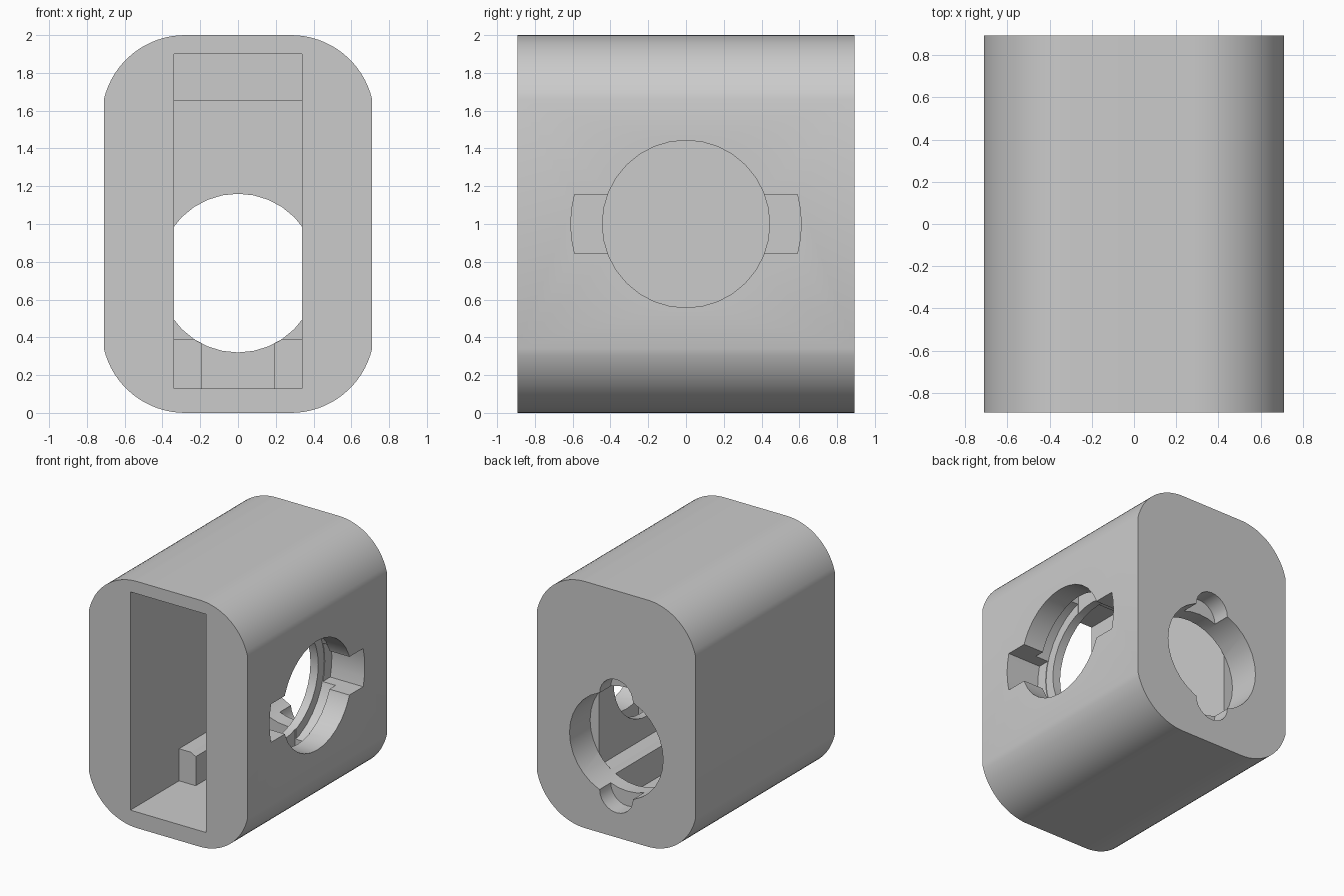
import bpy, math
from math import cos, sin, radians

cube = bpy.data.objects.get("Cube")
if cube:
    bpy.data.objects.remove(cube, do_unlink=True)

grey = bpy.data.materials.new("light_grey")
grey.use_nodes = True
grey.diffuse_color = (0.6, 0.6, 0.6, 1)
grey.node_tree.nodes["Principled BSDF"].inputs["Base Color"].default_value = (0.6, 0.6, 0.6, 1)

HALF_W, HALF_D, HEIGHT = 0.71, 0.893, 2.0
CAV = 0.34                      # half width of the cavity
BACK = 0.63                     # inner face of the back wall
RAIL_START = -0.27


def prism(name, outline, start, end, axis="y"):
    """Extrude an outline: (x, z) along y, or (y, z) along x."""
    def place(p, t):
        return (p[0], t, p[1]) if axis == "y" else (t, p[0], p[1])
    n = len(outline)
    verts = [place(p, t) for t in (start, end) for p in outline]
    faces = [tuple(range(n)), tuple(range(2 * n - 1, n - 1, -1))]
    faces += [(i, i + n, (i + 1) % n + n, (i + 1) % n) for i in range(n)]
    mesh = bpy.data.meshes.new(name)
    mesh.from_pydata(verts, [], faces)
    obj = bpy.data.objects.new(name, mesh)
    bpy.context.collection.objects.link(obj)
    mesh.materials.append(grey)
    # make normals point outwards
    bpy.context.view_layer.objects.active = obj
    bpy.ops.object.select_all(action="DESELECT")
    obj.select_set(True)
    bpy.ops.object.mode_set(mode="EDIT")
    bpy.ops.mesh.select_all(action="SELECT")
    bpy.ops.mesh.normals_make_consistent(inside=False)
    bpy.ops.object.mode_set(mode="OBJECT")
    return obj


def circle(cx, cz, r, n=32):
    return [(cx + r * cos(math.tau * i / n), cz + r * sin(math.tau * i / n)) for i in range(n)]


def rect(a0, a1, z0, z1):
    return [(a0, z0), (a1, z0), (a1, z1), (a0, z1)]


def key_tab(angle, r=0.61, half=0.155):
    """Tab with an arched outer end, turned about the side hole centre."""
    pts = [(0.3, -half)]
    for i in range(-2, 3):
        t = math.asin(half / r) * i / 2
        pts.append((r * cos(t), r * sin(t)))
    pts.append((0.3, half))
    c, s = cos(radians(angle)), sin(radians(angle))
    return [(a * c - b * s, 1 + a * s + b * c) for a, b in pts]


def boolean(target, tool, operation):
    mod = target.modifiers.new(tool.name, "BOOLEAN")
    mod.object, mod.operation, mod.solver = tool, operation, "EXACT"
    bpy.context.view_layer.objects.active = target
    bpy.ops.object.modifier_apply(modifier=mod.name)
    bpy.data.objects.remove(tool, do_unlink=True)


# Housing: rounded block, corner arcs meet the sides at a slight angle
quarter = []
for i in range(17):
    a = radians(13.4 + (90 - 13.4) * i / 16)
    quarter.append((0.28 + 0.442 * cos(a), 0.558 + 0.442 * sin(a)))
quarter[0] = (HALF_W, quarter[0][1])
half = quarter + [(-x, z) for x, z in reversed(quarter)]
outline = [(x, 1 + z) for x, z in half] + [(-x, 1 - z) for x, z in half]
housing = prism("housing", outline, -HALF_D, HALF_D)

# Cavity, open at the front, with a thicker ceiling and two floor rails left behind
cavity = prism("cavity", rect(-CAV, CAV, 0.13, 1.90), -1, BACK)
boolean(cavity, prism("ceiling_block", rect(-1, 1, 1.65, 2.1), RAIL_START, 1), "DIFFERENCE")
for side in (-1, 1):
    rail = [(0.19, 0), (0.5, 0), (0.5, 0.39), (0.232, 0.39), (0.212, 0.378), (0.19, 0.366)]
    boolean(cavity, prism("rail", [(side * x, z) for x, z in rail], RAIL_START, 1), "DIFFERENCE")
boolean(housing, cavity, "DIFFERENCE")

# Round hole in the back wall, with shallow scalloped notches above and below
boolean(housing, prism("back_hole", circle(0, 0.74, 0.42), BACK - 0.0005, 1), "DIFFERENCE")
for side in (-1, 1):
    notch = prism("back_notch", circle(0, 0.74 + side * 0.39, 0.15, 24), BACK + 0.12, 1)
    boolean(housing, notch, "DIFFERENCE")

# Side hole with two entry slots, an inner groove and two locking pockets
boolean(housing, prism("side_hole", circle(0, 1, 0.443), 0.2, 0.9, "x"), "DIFFERENCE")
boolean(housing, prism("groove", circle(0, 1, 0.52), 0.41, 0.53, "x"), "DIFFERENCE")
for angle in (0, 180):
    boolean(housing, prism("entry_slot", key_tab(angle), 0.415, 0.9, "x"), "DIFFERENCE")
    boolean(housing, prism("lock_pocket", key_tab(angle + 90), 0.405, 0.535, "x"), "DIFFERENCE")

bpy.ops.object.select_all(action="DESELECT")
housing.select_set(True)
bpy.context.view_layer.objects.active = housing
bpy.ops.object.shade_smooth_by_angle(angle=radians(30))
